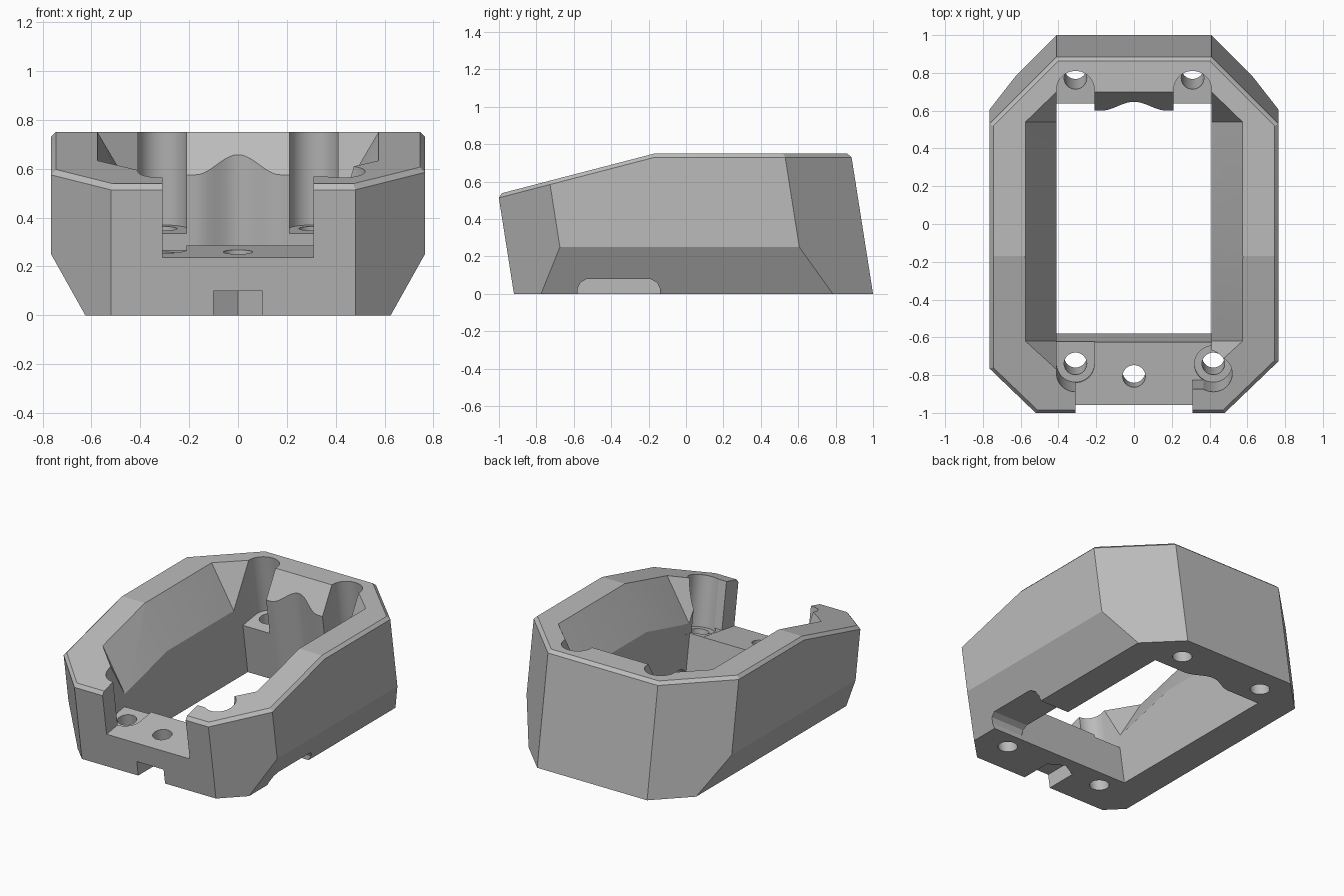
import bpy, bmesh, math
from mathutils import Vector

if "Cube" in bpy.data.objects:
    bpy.data.objects.remove(bpy.data.objects["Cube"])

LEAN = 0.157   # the whole housing leans forward as it rises
TILT = 0.145   # inner floors stay square to the leaning walls
BEND = -0.17   # where the rim starts to slope down
SLOPE = 0.26


def rim_z(y):
    return 0.75 + min(0, y - BEND) * SLOPE


def leaned(x, y, z):
    return Vector((x, y - LEAN * z, z))


def add_object(name, bm):
    bmesh.ops.recalc_face_normals(bm, faces=bm.faces)
    mesh = bpy.data.meshes.new(name)
    bm.to_mesh(mesh)
    bm.free()
    obj = bpy.data.objects.new(name, mesh)
    bpy.context.collection.objects.link(obj)
    return obj


def loft(bottom, top):
    bm = bmesh.new()
    low = [bm.verts.new(p) for p in bottom]
    high = [bm.verts.new(p) for p in top]
    bm.faces.new(low[::-1])
    bm.faces.new(high)
    n = len(low)
    for i in range(n):
        j = (i + 1) % n
        bm.faces.new((low[i], low[j], high[j], high[i]))
    return bm


def prism(outline, z0, z1, tilt=0):
    return loft([leaned(x, y, z0 + tilt * y) for x, y in outline],
                [leaned(x, y, z1) for x, y in outline])


def rect(x0, x1, y0, y1):
    return [(x0, y0), (x1, y0), (x1, y1), (x0, y1)]


def circle(cx, cy, r, n=48):
    return [(cx + r * math.cos(math.tau * i / n), cy + r * math.sin(math.tau * i / n))
            for i in range(n)]


def slot(cx, cy, r, y_open, n=24):
    # half-round pocket end, open toward y_open
    s = 1 if cy > y_open else -1
    arc = [(cx + r * math.cos(math.pi * i / n), cy + s * r * math.sin(math.pi * i / n))
           for i in range(n + 1)]
    return arc + [(cx - r, y_open), (cx + r, y_open)]


# Outer shell: leaning octagon trimmed by planes
outline = [(-0.52, -0.92), (0.48, -0.92), (0.765, -0.635), (0.765, 0.645),
           (0.41, 1.0), (-0.41, 1.0), (-0.765, 0.645), (-0.765, -0.675)]
body = prism(outline, 0, 1.1)


def trim(bm, point, normal):
    cut = bmesh.ops.bisect_plane(bm, geom=bm.verts[:] + bm.edges[:] + bm.faces[:],
                                 plane_co=point, plane_no=normal, clear_outer=True)
    edges = [e for e in cut["geom_cut"] if isinstance(e, bmesh.types.BMEdge)]
    bmesh.ops.edgenet_fill(bm, edges=edges)


trim(body, (0, 0, 0.75), (0, 0, 1))
trim(body, (0, BEND, 0.75), (0, -SLOPE, 1))
for side in (-1, 1):
    trim(body, (side * 0.765, 0, 0.25), (side * 0.25, 0, -0.14))
bmesh.ops.recalc_face_normals(body, faces=body.faces)

# Small chamfer around the rim
rim = [e for e in body.edges if len(e.link_faces) == 2
       and sum(f.normal.z > 0.9 for f in e.link_faces) == 1]
bmesh.ops.bevel(body, geom=rim, offset=0.02, segments=1, affect='EDGES')
housing = add_object("housing", body)


def carve(name, bm):
    cutter = add_object(name, bm)
    cutter.hide_render = True
    mod = housing.modifiers.new(name, 'BOOLEAN')
    mod.operation = 'DIFFERENCE'
    mod.solver = 'EXACT'
    mod.object = cutter
    bpy.context.view_layer.objects.active = housing
    bpy.ops.object.modifier_apply(modifier=name)
    bpy.data.objects.remove(cutter)


def flare(name, stations):
    # widening mouth of the cavity, each station: (y low, y high, half width high)
    bm = bmesh.new()
    for y_low, y_high, half in stations:
        low = Vector((0.41, y_low, rim_z(y_low) - 0.28))
        high = Vector((half, y_high, rim_z(y_high)))
        high += (high - low) * 0.3
        for p in (low, high):
            for s in (-1, 1):
                bm.verts.new((s * p.x, p.y, p.z))
    bmesh.ops.convex_hull(bm, input=bm.verts[:])
    bmesh.ops.dissolve_limit(bm, angle_limit=0.01, verts=bm.verts[:], edges=bm.edges[:])
    carve(name, bm)


# Through opening, with a rounded groove in the back wall
groove = [(0.21 - 0.42 * i / 24,
           0.69 + 0.06 * (0.5 + 0.5 * math.cos(math.pi * min(1, abs(i - 12) / 10))))
          for i in range(25)]
opening = [(-0.41, -0.58), (0.41, -0.58), (0.41, 0.69)] + groove + [(-0.41, 0.69)]
carve("opening", prism(opening, -0.2, 1.2))

# Flared mouth
flare("rear_flare", [(0.54, 0.70, 0.41), (0.54, 0.54, 0.575), (BEND, BEND, 0.575)])
flare("front_flare", [(BEND + 0.005, BEND + 0.005, 0.575), (-0.62, -0.62, 0.575),
                      (-0.62, -0.77, 0.41)])

# Front notch and the recess behind its right-hand post
carve("front_notch", prism(rect(-0.31, 0.31, -1.3, -0.5), 0.37, 1.2, TILT))
carve("post_recess", prism(rect(0.2, 0.411, -0.785, -0.5), 0.371, 1.2, TILT))

# Screw pockets and their through holes
for x in (-0.31, 0.31):
    carve("back_pocket", prism(slot(x, 0.828, 0.1, 0.5), 0.235, 1.2, TILT))
    carve("back_hole", prism(circle(x, 0.828, 0.06), -0.2, 0.6))
carve("front_right_pocket", prism(slot(-0.31, -0.70, 0.1, -0.5), 0.352, 1.2, TILT))
carve("front_left_pocket", prism(circle(0.42, -0.70, 0.1), 0.352, 1.2, TILT))
for x, y in ((-0.31, -0.70), (0.42, -0.70), (0, -0.765)):
    carve("front_hole", prism(circle(x, y, 0.06), -0.2, 0.6))

# Nut channel under the front
nut = [(-0.1, -1.2), (0.1, -1.2), (0.1, -0.707), (0, -0.65), (-0.1, -0.707)]
carve("nut_channel", prism(nut, -0.2, 0.1))

# Cable passage through the left wall
arch = [(-0.58, -0.1), (-0.58, 0.03), (-0.565, 0.06), (-0.53, 0.08),
        (-0.19, 0.08), (-0.155, 0.06), (-0.14, 0.03), (-0.14, -0.1)]
carve("cable_passage", loft([(0.3, y, z) for y, z in arch], [(1, y, z) for y, z in arch]))

# Material and shading
grey = bpy.data.materials.new("plain grey")
grey.use_nodes = True
colour = (0.5, 0.5, 0.5, 1)
grey.diffuse_color = colour
grey.node_tree.nodes["Principled BSDF"].inputs["Base Color"].default_value = colour
housing.data.materials.clear()
housing.data.materials.append(grey)
for poly in housing.data.polygons:
    poly.material_index = 0
bpy.ops.object.select_all(action='DESELECT')
housing.select_set(True)
bpy.context.view_layer.objects.active = housing
bpy.ops.object.shade_smooth_by_angle(angle=math.radians(12))
